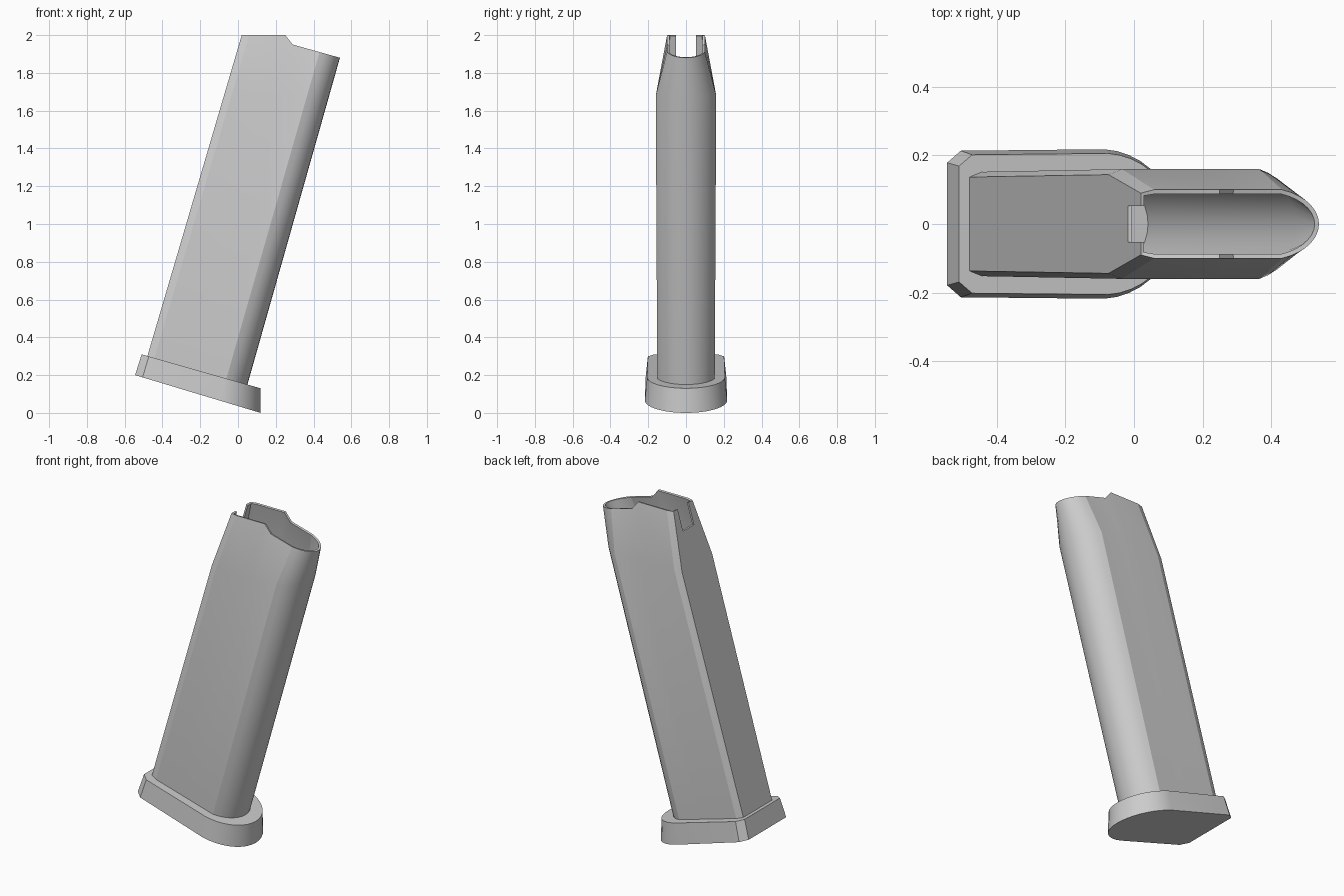
import bpy, bmesh, math

if "Cube" in bpy.data.objects:
    bpy.data.objects.remove(bpy.data.objects["Cube"])


def half_outline(straight, shoulder, phi, n):
    """Straight side points (u, y) followed by a rounded nose ending at u = 1; y is a 0-1 factor."""
    pts = list(straight)
    for i in range(1, n + 1):
        a = phi * (1 - i / n)
        t = (math.cos(a) - math.cos(phi)) / (1 - math.cos(phi))
        pts.append((shoulder + (1 - shoulder) * t, math.sin(a) / math.sin(phi)))
    return pts


def mirrored(half):
    return half + [(u, -y) for u, y in reversed(half[:-1])]


def loft(name, rings, cap_top):
    bm = bmesh.new()
    loops = [[bm.verts.new(p) for p in ring] for ring in rings]
    n = len(loops[0])
    for a, b in zip(loops, loops[1:]):
        for i in range(n):
            j = (i + 1) % n
            bm.faces.new((a[i], a[j], b[j], b[i]))
    bm.faces.new(loops[0][::-1])
    if cap_top:
        bm.faces.new(loops[-1])
    bm.normal_update()
    # outlines run clockwise seen from above, so flip everything outward
    bmesh.ops.reverse_faces(bm, faces=bm.faces)
    mesh = bpy.data.meshes.new(name)
    bm.to_mesh(mesh)
    bm.free()
    ob = bpy.data.objects.new(name, mesh)
    bpy.context.collection.objects.link(ob)
    return ob


def activate(ob):
    bpy.ops.object.select_all(action='DESELECT')
    ob.select_set(True)
    bpy.context.view_layer.objects.active = ob


def smooth(ob, degrees):
    activate(ob)
    bpy.ops.object.shade_smooth_by_angle(angle=math.radians(degrees))


# Leaning hollow body: rear and front edges are straight lines in x-z
def body_point(u, y, z):
    rear = -0.48 + 0.294 * (z - 0.30)
    front = 0.05 + 0.283 * (z - 0.15)
    return (rear + (front - rear) * u, y, z)


def top_z(u):
    if u <= 0.415:
        return 2.0
    if u <= 0.514:
        return 2.0 - 0.05 * (u - 0.415) / 0.099
    return 1.95 - 0.07 * (u - 0.514) / 0.486


outline = mirrored(half_outline(
    [(0, 0.9), (0.07, 1), (0.415, 1), (0.514, 1), (0.79, 1)], 0.79, math.radians(71), 7))
levels = [(0.152, lambda u: 0.28 - 0.15 * u), (0.16, lambda u: 1.68), (0.10, top_z)]
body = loft("body", [[body_point(u, y * w, z(u)) for u, y in outline] for w, z in levels], False)

shell = body.modifiers.new("shell", 'SOLIDIFY')
shell.thickness = 0.013
shell.offset = -1

# Notch in the rear wall
bpy.ops.mesh.primitive_cube_add(size=1, location=(0, 0, 1.995))
cutter = bpy.context.object
cutter.name = "notch_cutter"
cutter.scale = (0.2, 0.104, 0.24)
cutter.hide_render = True
cut = body.modifiers.new("notch", 'BOOLEAN')
cut.operation = 'DIFFERENCE'
cut.solver = 'EXACT'
cut.object = cutter
activate(body)
for name in ("shell", "notch"):
    bpy.ops.object.modifier_apply(modifier=name)
bpy.data.objects.remove(cutter)
smooth(body, 16)

# Base plate with chamfered rear corners and rounded nose
plate_outline = mirrored(half_outline(
    [(0, 0.82), (0.06, 0.98), (0.69, 1)], 0.69, math.radians(86), 9))
plate_levels = [((-0.545, 0.20), (0.12, 0.0), 0.218), ((-0.51, 0.31), (0.12, 0.13), 0.206)]
rings = [[(r[0] + (f[0] - r[0]) * u, y * w, r[1] + (f[1] - r[1]) * u) for u, y in plate_outline]
         for r, f, w in plate_levels]
plate = loft("base_plate", rings, True)
smooth(plate, 25)
